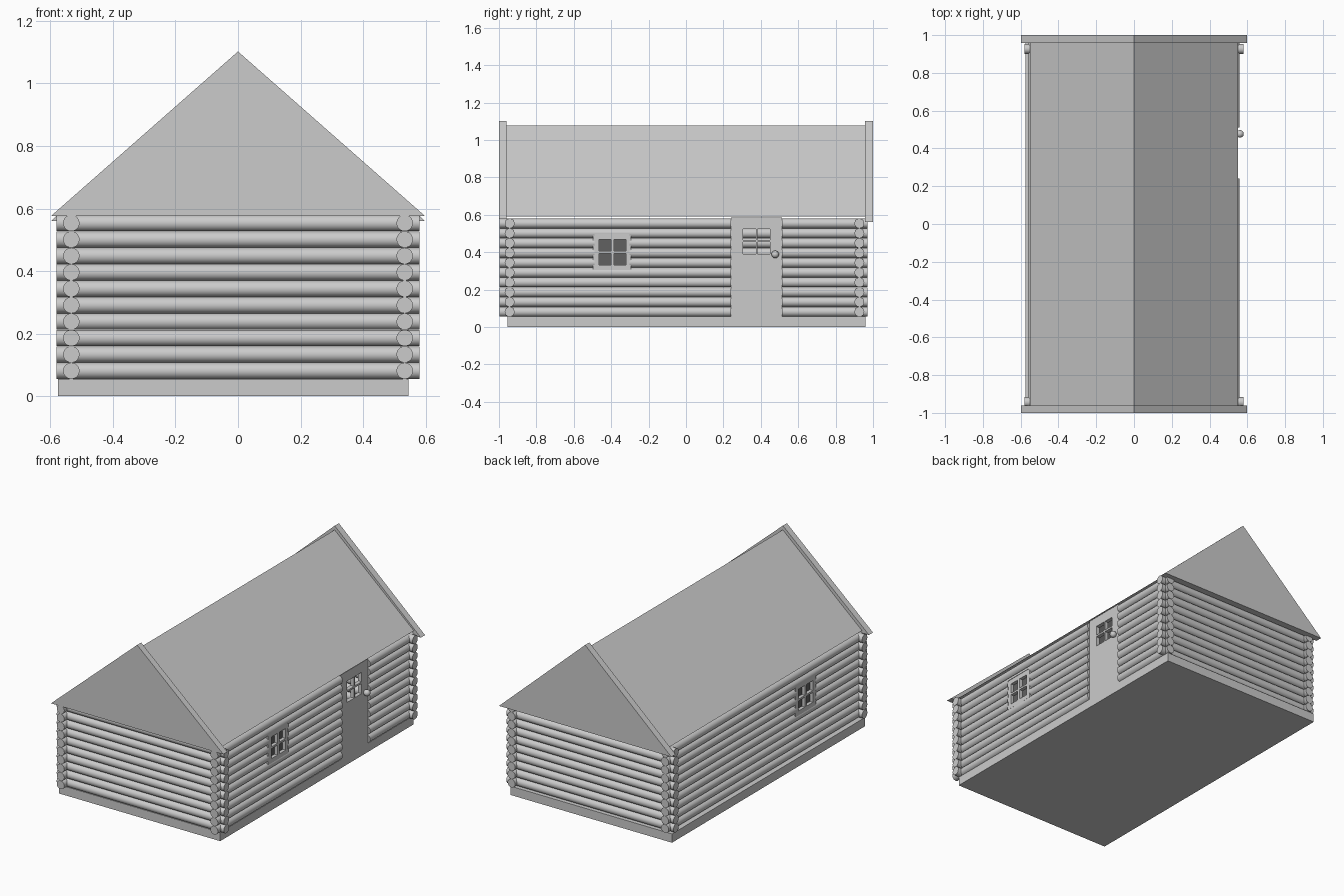
import bpy, bmesh, math
from mathutils import Matrix, Vector

if "Cube" in bpy.data.objects:
    bpy.data.objects.remove(bpy.data.objects["Cube"])

LOG_R, LOG_STEP, LOG_Z0, LOG_N = 0.0261, 0.0525, 0.081, 10
WALL_X = 0.533


def finish(name, bm, smooth=False):
    bmesh.ops.recalc_face_normals(bm, faces=bm.faces)
    me = bpy.data.meshes.new(name)
    bm.to_mesh(me)
    bm.free()
    ob = bpy.data.objects.new(name, me)
    bpy.context.collection.objects.link(ob)
    if smooth:
        smooth_by_angle(ob)
    return ob


def activate(ob):
    bpy.ops.object.select_all(action='DESELECT')
    ob.select_set(True)
    bpy.context.view_layer.objects.active = ob


def smooth_by_angle(ob):
    activate(ob)
    bpy.ops.object.shade_smooth_by_angle(angle=math.radians(40))


def box(name, lo, hi):
    lo, hi = Vector(lo), Vector(hi)
    bm = bmesh.new()
    bmesh.ops.create_cube(bm, size=1, matrix=Matrix.Translation((lo + hi) / 2)
                          @ Matrix.Diagonal((*(hi - lo), 1)))
    return finish(name, bm)


def prism(name, profile, y0, y1):
    """Extrude an (x, z) profile along y."""
    bm = bmesh.new()
    face = bm.faces.new([bm.verts.new((x, y0, z)) for x, z in profile])
    ext = bmesh.ops.extrude_face_region(bm, geom=[face])['geom']
    bmesh.ops.translate(bm, vec=(0, y1 - y0, 0),
                        verts=[v for v in ext if isinstance(v, bmesh.types.BMVert)])
    return finish(name, bm)


def log_wall(name, start, end):
    """Stack of logs between two (x, y) points."""
    a, b = Vector((*start, 0)), Vector((*end, 0))
    rot = (b - a).to_track_quat('Z', 'Y').to_matrix().to_4x4()
    bm = bmesh.new()
    for i in range(LOG_N):
        mid = (a + b) / 2 + Vector((0, 0, LOG_Z0 + i * LOG_STEP))
        bmesh.ops.create_cone(bm, cap_ends=True, segments=32, radius1=LOG_R, radius2=LOG_R,
                              depth=(b - a).length, matrix=Matrix.Translation(mid) @ rot)
    return finish(name, bm, True)


def cut(ob, lo, hi):
    cutter = box("cutter", lo, hi)
    cutter.hide_render = True
    mod = ob.modifiers.new("opening", 'BOOLEAN')
    mod.operation, mod.solver, mod.object = 'DIFFERENCE', 'EXACT', cutter
    activate(ob)
    bpy.ops.object.modifier_apply(modifier=mod.name)
    bpy.data.objects.remove(cutter)
    smooth_by_angle(ob)


def lattice(name, x0, x1, ys, zs):
    """Panel in the yz plane with a hole in every odd/odd grid cell."""
    bm = bmesh.new()
    grid = [[bm.verts.new((x0, y, z)) for z in zs] for y in ys]
    for i in range(len(ys) - 1):
        for j in range(len(zs) - 1):
            if not (i % 2 and j % 2):
                bm.faces.new((grid[i][j], grid[i + 1][j], grid[i + 1][j + 1], grid[i][j + 1]))
    ext = bmesh.ops.extrude_face_region(bm, geom=bm.faces[:])['geom']
    bmesh.ops.translate(bm, vec=(x1 - x0, 0, 0),
                        verts=[v for v in ext if isinstance(v, bmesh.types.BMVert)])
    return finish(name, bm)


# Foundation slab
box("foundation", (-0.575, -0.955, 0), (0.545, 0.96, 0.055))

# Log walls
log_wall("front_logs", (-0.58, -0.943), (0.58, -0.943))
log_wall("back_logs", (-0.58, 0.927), (0.58, 0.927))
left = log_wall("left_logs", (-WALL_X, -0.998), (-WALL_X, 0.97))
right = log_wall("right_logs", (WALL_X, -0.998), (WALL_X, 0.97))

# Door opening and window openings
cut(right, (0.4, 0.24, 0), (0.7, 0.512, 0.7))
for wall, s in ((left, -1), (right, 1)):
    xs = sorted((s * 0.4, s * 0.7))
    cut(wall, (xs[0], -0.488, 0.312), (xs[1], -0.302, 0.498))

# Windows with dark panes, one on each long side
glass = bpy.data.materials.new("dark_glass")
glass.diffuse_color = (0.12, 0.12, 0.12, 1)
glass.use_nodes = True
glass.node_tree.nodes["Principled BSDF"].inputs["Base Color"].default_value = glass.diffuse_color
for side, s in (("left", -1), ("right", 1)):
    lattice(side + "_window_frame", s * 0.515, s * 0.556,
            (-0.496, -0.464, -0.402, -0.384, -0.322, -0.293),
            (0.304, 0.332, 0.394, 0.406, 0.468, 0.507))
    xs = sorted((s * 0.53, s * 0.535))
    pane = box(side + "_window_pane", (xs[0], -0.47, 0.325), (xs[1], -0.315, 0.475))
    pane.data.materials.append(glass)

# Door with four open lights, and its knob
lattice("door", 0.52, 0.545, (0.24, 0.304, 0.373, 0.383, 0.448, 0.512),
        (0.055, 0.39, 0.453, 0.464, 0.523, 0.585))
bm = bmesh.new()
bmesh.ops.create_uvsphere(bm, u_segments=24, v_segments=12, radius=0.02,
                          matrix=Matrix.Translation((0.561, 0.477, 0.388)))
finish("door_knob", bm, True)

# Roof body and end gables
prism("roof", ((-0.55, 0.59), (0.55, 0.59), (0, 1.076)), -0.96, 0.96)
prism("front_gable", ((-0.598, 0.576), (0.598, 0.576), (0, 1.102)), -1.0, -0.96)
prism("back_gable", ((-0.598, 0.56), (0.598, 0.56), (0, 1.102)), 0.958, 1.0)
